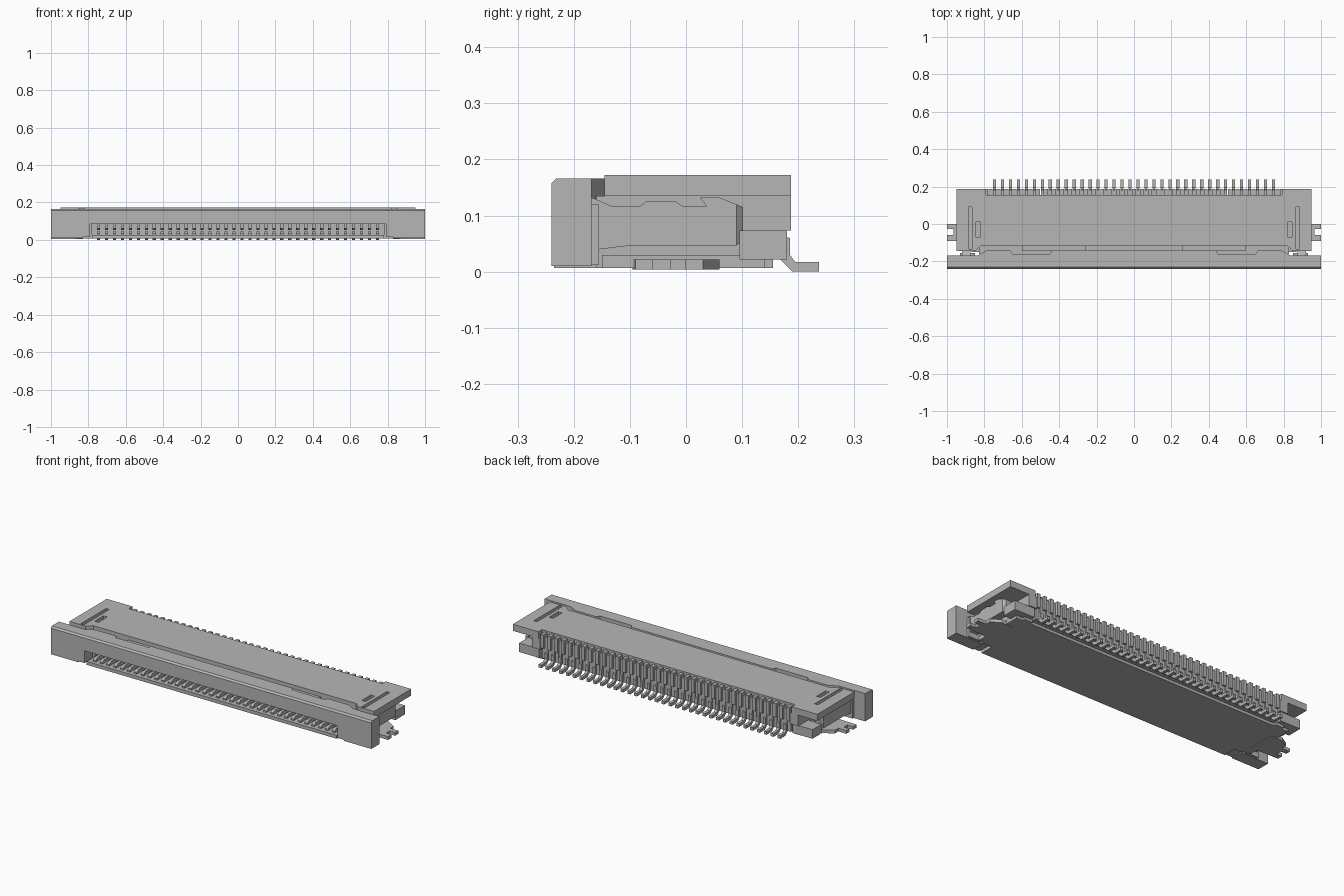
import bpy, bmesh, math
from mathutils import Vector

if "Cube" in bpy.data.objects:
    bpy.data.objects.remove(bpy.data.objects["Cube"])

grey = bpy.data.materials.new("plain_grey")
grey.use_nodes = True
GREY = (0.47, 0.47, 0.47, 1)
grey.diffuse_color = GREY
grey.node_tree.nodes["Principled BSDF"].inputs["Base Color"].default_value = GREY

COUNT, PITCH = 36, 0.0426
FIRST = -PITCH * (COUNT - 1) / 2


def prism(name, pts, axis, a, b, mirror=False, array=0, bevel=None):
    """Extrude a 2D outline along an axis from a to b."""
    place = {"x": lambda p, t: (t, p[0], p[1]),
             "y": lambda p, t: (p[0], t, p[1]),
             "z": lambda p, t: (p[0], p[1], t)}[axis]
    bm = bmesh.new()
    face = bm.faces.new([bm.verts.new(place(p, a)) for p in pts])
    new = bmesh.ops.extrude_face_region(bm, geom=[face])["geom"]
    shift = Vector(place((0, 0), b - a))
    bmesh.ops.translate(bm, vec=shift, verts=[g for g in new if isinstance(g, bmesh.types.BMVert)])
    bmesh.ops.recalc_face_normals(bm, faces=bm.faces)
    if bevel:
        test, width = bevel
        edges = [e for e in bm.edges if all(test(v.co) for v in e.verts)]
        bmesh.ops.bevel(bm, geom=edges, offset=width, segments=1, affect="EDGES")
    mesh = bpy.data.meshes.new(name)
    bm.to_mesh(mesh)
    bm.free()
    mesh.materials.append(grey)
    ob = bpy.data.objects.new(name, mesh)
    bpy.context.collection.objects.link(ob)
    if array:
        m = ob.modifiers.new("repeat", "ARRAY")
        m.count = array
        m.use_relative_offset = False
        m.use_constant_offset = True
        m.constant_offset_displace = (PITCH, 0, 0)
    if mirror:
        ob.modifiers.new("mirror", "MIRROR")
    return ob


def box(name, x0, x1, y0, y1, z0, z1, **kw):
    return prism(name, [(x0, y0), (x1, y0), (x1, y1), (x0, y1)], "z", z0, z1, **kw)


def both(half):
    """Complete a left half outline with its mirror image."""
    return half + [(-x, y) for x, y in reversed(half)]


# Housing: top plate with two slots at each end
top = prism("housing_top", both([(0.79, 0.155), (0.79, 0.187), (0.95, 0.187), (0.95, -0.145),
                                 (0.85, -0.145), (0.82, -0.118)]), "z", 0.135, 0.172)
for name, dims in (("long_slot_cutter", (0.866, 0.886, -0.135, 0.09, 0.145, 0.2)),
                   ("short_slot_cutter", (0.822, 0.846, -0.07, 0.01, 0.15, 0.2))):
    cutter = box(name, *dims, mirror=True)
    cutter.hide_render = True
    cutter.hide_viewport = True
    cut = top.modifiers.new(name, "BOOLEAN")
    cut.operation = "DIFFERENCE"
    cut.solver = "EXACT"
    cut.object = cutter

# Housing: floor, roof of the cable slot, rear wall and sides
box("housing_floor", -0.78, 0.78, -0.235, 0.14, 0.007, 0.026)
box("housing_roof", -0.8, 0.8, -0.115, 0.155, 0.085, 0.135)
box("housing_rear_wall", -0.79, 0.79, 0.02, 0.155, 0.022, 0.1)
box("housing_side", 0.78, 0.83, -0.16, 0.155, 0.007, 0.135, mirror=True)
box("side_ledge", 0.83, 0.87, -0.15, 0.14, 0.007, 0.03, mirror=True)
box("rear_corner_block", 0.79, 0.915, 0.095, 0.18, 0.022, 0.073, mirror=True)
box("rear_corner_post", 0.78, 0.83, 0.14, 0.187, 0.073, 0.135, mirror=True)

# Ribs between the contacts along the back
rib_half = PITCH / 2 - 0.0115
box("rear_ribs", FIRST - PITCH / 2 - rib_half, FIRST - PITCH / 2 + rib_half,
    0.15, 0.187, 0.085, 0.163, array=COUNT + 1)
box("lower_rear_ribs", FIRST - PITCH / 2 - rib_half, FIRST - PITCH / 2 + rib_half,
    0.15, 0.175, 0.022, 0.085, array=COUNT + 1)

# Contacts: solder tails at the back, spring fingers in the slot
W = 0.0085
prism("contact_tails", [(0.237, 0.0), (0.237, 0.017), (0.195, 0.017), (0.185, 0.03), (0.185, 0.06),
                        (0.178, 0.062), (0.178, 0.15), (0.15, 0.15), (0.15, 0.022), (0.168, 0.022),
                        (0.19, 0.0)], "x", FIRST - W, FIRST + W, array=COUNT)
prism("contact_lower_fingers", [(-0.215, 0.02), (0.03, 0.02), (0.03, 0.045), (-0.2, 0.045),
                                (-0.215, 0.035)], "x", FIRST - W, FIRST + W, array=COUNT)
prism("contact_upper_fingers", [(-0.14, 0.06), (-0.125, 0.054), (-0.1, 0.066), (0.03, 0.066),
                                (0.03, 0.09), (-0.14, 0.09)], "x", FIRST - W, FIRST + W, array=COUNT)

# Sliding lock: front bar with cable opening and chamfered top edge
prism("slider_bar", both([(0.79, 0.085), (0.79, 0.016), (0.83, 0.016), (0.83, 0.01), (1.0, 0.01),
                          (1.0, 0.166)])[::-1], "y", -0.24, -0.168,
      bevel=(lambda c: c.y < -0.239 and c.z > 0.165, 0.009))
prism("slider_tongue_top", both([(0.84, -0.17), (0.79, -0.142), (0.66, -0.142), (0.65, -0.16),
                                 (0.45, -0.16), (0.44, -0.142)])[::-1], "z", 0.13, 0.166)
box("slider_tongue", -0.79, 0.79, -0.17, -0.116, 0.085, 0.132)
# Shallow steps on the tongue next to the housing
box("slider_step", 0.26, 0.6, -0.142, -0.117, 0.13, 0.15, mirror=True)

# Lock arms with a notched upper edge
prism("slider_arm", [(-0.17, 0.038), (-0.095, 0.047), (0.09, 0.047), (0.102, 0.055), (0.102, 0.115),
                     (0.06, 0.132), (0.025, 0.132), (0.037, 0.116), (-0.005, 0.116), (-0.02, 0.126),
                     (-0.07, 0.126), (-0.083, 0.116), (-0.13, 0.116), (-0.17, 0.133)],
      "x", 0.875, 0.92, mirror=True,
      bevel=(lambda c: c.x > 0.91 and c.y > 0.1, 0.012))
box("arm_root", 0.85, 0.93, -0.17, -0.155, 0.012, 0.12, mirror=True)

# Side solder tabs with two prongs
prism("solder_tab", [(0.83, -0.095), (1.0, -0.09), (1.0, -0.06), (0.965, -0.06), (0.965, -0.028),
                     (1.0, -0.028), (1.0, 0.0), (0.95, 0.0), (0.95, 0.03), (0.9, 0.06), (0.83, 0.06)],
      "z", 0.004, 0.022, mirror=True)
